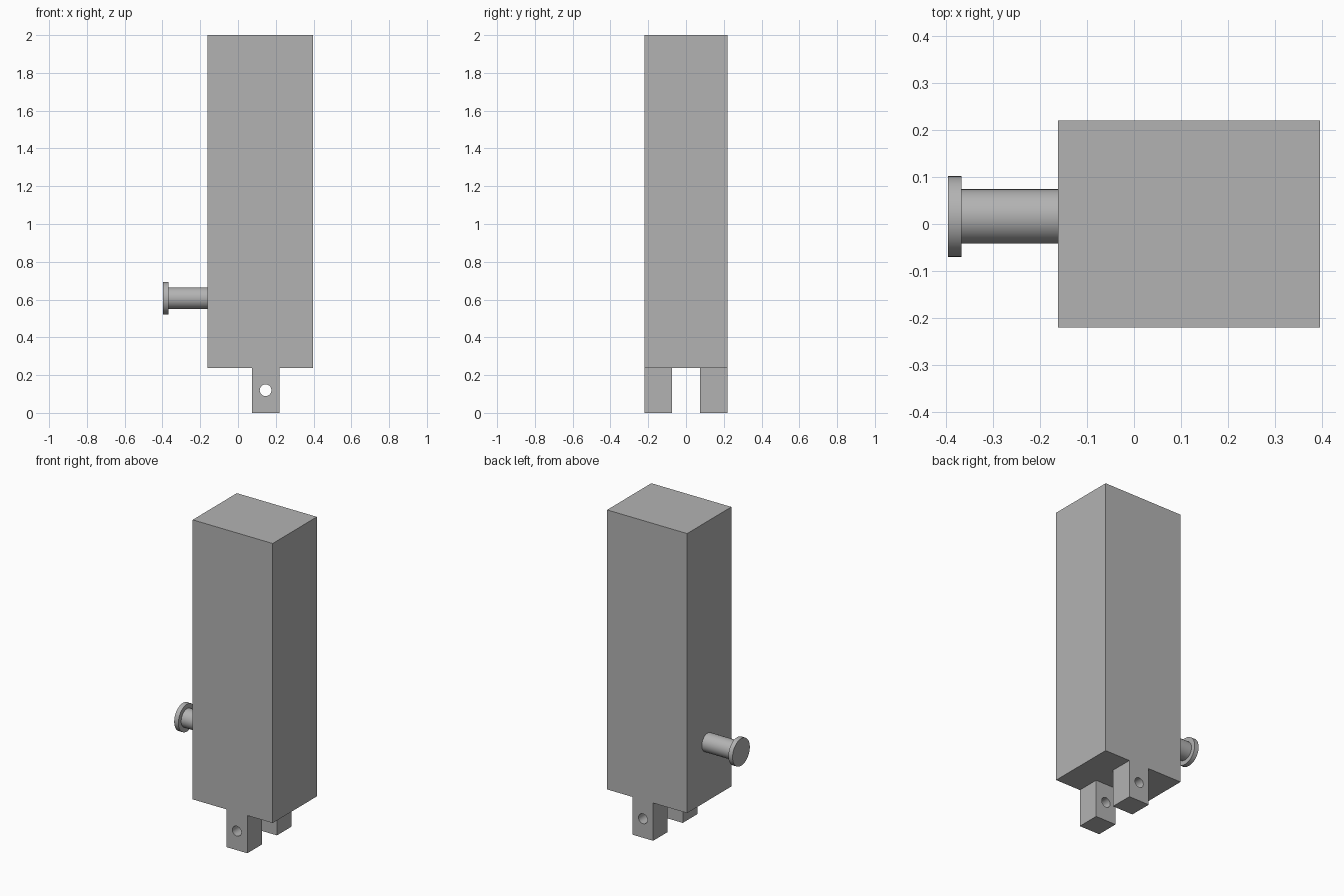
import bpy
import math

default_cube = bpy.data.objects.get("Cube")
if default_cube:
    bpy.data.objects.remove(default_cube, do_unlink=True)

# Single grey finish
grey = bpy.data.materials.new("plain_grey")
grey.use_nodes = True
grey.diffuse_color = (0.45, 0.45, 0.45, 1)
grey.node_tree.nodes["Principled BSDF"].inputs["Base Color"].default_value = grey.diffuse_color


def box(name, low, high):
    center = [(a + b) / 2 for a, b in zip(low, high)]
    bpy.ops.mesh.primitive_cube_add(size=1, location=center)
    obj = bpy.context.object
    obj.name = name
    obj.scale = [b - a for a, b in zip(low, high)]
    bpy.ops.object.transform_apply(location=False, rotation=False, scale=True)
    obj.data.materials.append(grey)
    return obj


def rod(name, radius, length, center, rotation):
    bpy.ops.mesh.primitive_cylinder_add(vertices=48, radius=radius, depth=length,
                                        location=center, rotation=rotation)
    obj = bpy.context.object
    obj.name = name
    obj.data.materials.append(grey)
    bpy.ops.object.shade_smooth_by_angle(angle=math.radians(35))
    return obj


# Tall block
BASE = 0.238
box("main_body", (-0.162, -0.22, BASE), (0.396, 0.22, 2))

# Two mounting lugs, each drilled through from front to back
for name, y0, y1 in (("front_lug", -0.22, -0.075), ("back_lug", 0.075, 0.22)):
    lug = box(name, (0.075, y0, 0), (0.219, y1, BASE))
    drill = rod("hole_cutter", 0.031, 0.3, (0.146, (y0 + y1) / 2, 0.12),
                (math.pi / 2, 0, 0))
    drill.hide_render = True
    cut = lug.modifiers.new("pin_hole", "BOOLEAN")
    cut.operation = "DIFFERENCE"
    cut.solver = "EXACT"
    cut.object = drill
    bpy.ops.object.select_all(action="DESELECT")
    bpy.context.view_layer.objects.active = lug
    lug.select_set(True)
    bpy.ops.object.modifier_apply(modifier=cut.name)
    bpy.data.objects.remove(drill, do_unlink=True)
    bpy.ops.object.shade_smooth_by_angle(angle=math.radians(35))

# Side knob: stem with a flat round head
KNOB_Y, KNOB_Z = 0.016, 0.607
for name, radius, x0, x1 in (("knob_stem", 0.058, -0.37, -0.16),
                             ("knob_head", 0.086, -0.396, -0.367)):
    rod(name, radius, x1 - x0, ((x0 + x1) / 2, KNOB_Y, KNOB_Z), (0, math.pi / 2, 0))
